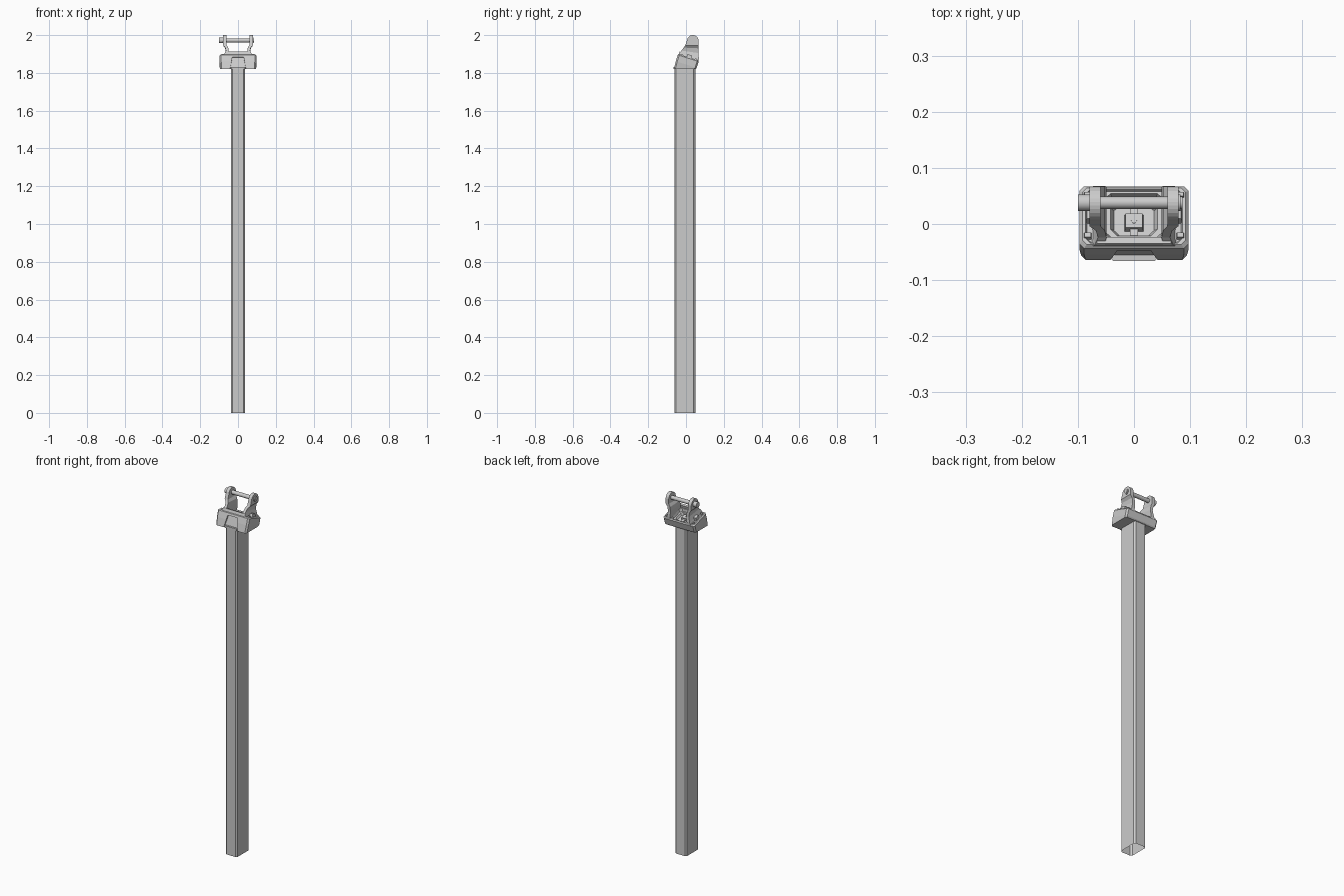
import bpy, bmesh
from math import sin, cos, pi, radians
from mathutils import Vector

if "Cube" in bpy.data.objects:
    bpy.data.objects.remove(bpy.data.objects["Cube"])

T = radians(18)          # backward tilt of the head
OY, OZ = 0.015, 1.887    # centre of the tilted top plane
BASE = 1.82              # underside of the head


def tilt(x, u, w=None):
    """Head space to world; w=None drops the point onto the flat underside."""
    if w is None:
        w = (BASE - OZ + u * sin(T)) / cos(T)
    return Vector((x, OY + u * cos(T) + w * sin(T), OZ - u * sin(T) + w * cos(T)))


def octagon(hx, y0, y1, c):
    return [(-hx + c, y0), (hx - c, y0), (hx, y0 + c), (hx, y1 - c),
            (hx - c, y1), (-hx + c, y1), (-hx, y1 - c), (-hx, y0 + c)]


def head_ring(hx, u0, u1, w, c=0.008):
    return [tilt(x, u, w) for x, u in octagon(hx, u0, u1, c)]


def loft(name, rings, cap_start=True, cap_end=True):
    bm = bmesh.new()
    vs = [[bm.verts.new(p) for p in r] for r in rings]
    n = len(rings[0])
    for a, b in zip(vs, vs[1:]):
        for i in range(n):
            j = (i + 1) % n
            bm.faces.new((a[i], a[j], b[j], b[i]))
    if cap_start:
        bm.faces.new(vs[0][::-1])
    if cap_end:
        bm.faces.new(vs[-1])
    bmesh.ops.recalc_face_normals(bm, faces=bm.faces)
    me = bpy.data.meshes.new(name)
    bm.to_mesh(me)
    bm.free()
    ob = bpy.data.objects.new(name, me)
    bpy.context.collection.objects.link(ob)
    return ob


def tilted_box(name, x0, x1, u0, u1, w0, w1, c=0.0):
    """Box in head space, its top inset by c."""
    return loft(name, [[tilt(x, u, w) for x, u in
                        ((x0 + d, u0 + d), (x1 - d, u0 + d), (x1 - d, u1 - d), (x0 + d, u1 - d))]
                       for w, d in ((w0, 0), (w1, c))])


def rod(name, x0, x1, y, z, r, n=16):
    return loft(name, [[Vector((x, y + r * cos(2 * pi * i / n), z + r * sin(2 * pi * i / n)))
                        for i in range(n)] for x in (x0, x1)])


# Hollow post, open at the bottom
loft("post", [[Vector((x, y, z)) for x, y in octagon(0.036, -0.062, 0.049, 0.008)]
              for z in (0, 1.832)], cap_start=False)

# Collar where the post meets the head
loft("post_collar", [[Vector((x, y, z)) for x, y in octagon(0.042, -0.066, 0.052, 0.005)]
                     for z in (BASE, 1.832)])

# Tilted head block with a stepped tray sunk into its top
head = loft("head_block", [
    head_ring(0.094, -0.055, 0.055, None),
    head_ring(0.097, -0.058, 0.058, -0.045),
    head_ring(0.097, -0.058, 0.058, -0.010),
    head_ring(0.092, -0.053, 0.053, -0.004),
    head_ring(0.086, -0.050, 0.050, -0.004),
    head_ring(0.084, -0.048, 0.048, -0.009),
    head_ring(0.054, -0.041, 0.044, -0.009, 0.012),
    head_ring(0.050, -0.036, 0.040, -0.024, 0.012),
    head_ring(0.042, -0.030, 0.034, -0.024, 0.012),
    head_ring(0.036, -0.026, 0.030, -0.036, 0.010)])

# Trapezoid recess in the front face
cutter = loft("recess_cutter", [[tilt(x, u, w) for x, w in
              ((-0.047, -0.11), (0.047, -0.11), (0.030, -0.022), (-0.030, -0.022))]
              for u in (-0.09, -0.050)])
cutter.hide_render = True
cutter.hide_viewport = True
mod = head.modifiers.new("recess", 'BOOLEAN')
mod.operation = 'DIFFERENCE'
mod.object = cutter
mod.solver = 'EXACT'

# Tray details
tilted_box("tray_rib", -0.007, 0.007, -0.034, 0.038, -0.038, -0.026)
tilted_box("tray_block", -0.017, 0.017, -0.018, 0.012, -0.038, -0.020, 0.002)
loft("tray_screw", [[tilt(0.005 * cos(i * pi / 6), -0.003 + 0.005 * sin(i * pi / 6), w)
                     for i in range(12)] for w in (-0.022, -0.018)])

# Front crossbar joining the two lugs
loft("bracket_crossbar", [[tilt(x, u, w) for x, w in
     ((-0.076, -0.012), (0.076, -0.012), (0.066, 0.009), (-0.066, 0.009))]
     for u in (-0.055, -0.043)])

# Lugs that bend outward as they rise to a rounded eye
CY, CZ, R = 0.036, 1.969, 0.031
stations = [((-0.044, 1.880), (0.066, 1.858), 0.054, 0.078),
            ((-0.037, 1.905), (0.068, 1.876), 0.052, 0.070),
            ((-0.024, 1.918), (0.066, 1.905), 0.049, 0.064),
            ((-0.012, 1.934), (0.067, 1.930), 0.052, 0.068),
            ((-0.004, 1.946), (0.067, 1.946), 0.060, 0.079)]
for deg in (8, 25, 42, 58, 72, 84):
    a = radians(deg)
    z = CZ + R * sin(a)
    stations.append(((CY - R * cos(a), z), (CY + R * cos(a), z), 0.060, 0.079))
for side, s in (("left", -1), ("right", 1)):
    loft(side + "_lug", [[Vector((s * x0, *f)), Vector((s * x1, *f)),
                          Vector((s * x1, *b)), Vector((s * x0, *b))]
                         for f, b, x0, x1 in stations])
    # Block and bolts on each side of the tray rim
    a, b = sorted((s * 0.066, s * 0.087))
    tilted_box(side + "_lug_foot", a, b, -0.012, 0.018, -0.012, 0.010, 0.003)
    for where, u in (("front", -0.036), ("back", 0.040)):
        a, b = sorted((s * 0.075, s * 0.090))
        tilted_box(f"{side}_{where}_bolt", a, b, u - 0.006, u + 0.006, -0.012, 0.001, 0.002)

# Cross pin with a head on the left and a retainer on the right
PY, PZ = 0.038, 1.972
for ob in (rod("pin", -0.09, 0.086, PY, PZ, 0.011),
           rod("pin_head", -0.100, -0.077, PY, PZ, 0.015),
           rod("pin_retainer", 0.077, 0.083, PY, PZ, 0.015)):
    bpy.ops.object.select_all(action='DESELECT')
    ob.select_set(True)
    bpy.context.view_layer.objects.active = ob
    bpy.ops.object.shade_smooth_by_angle(angle=radians(30))
